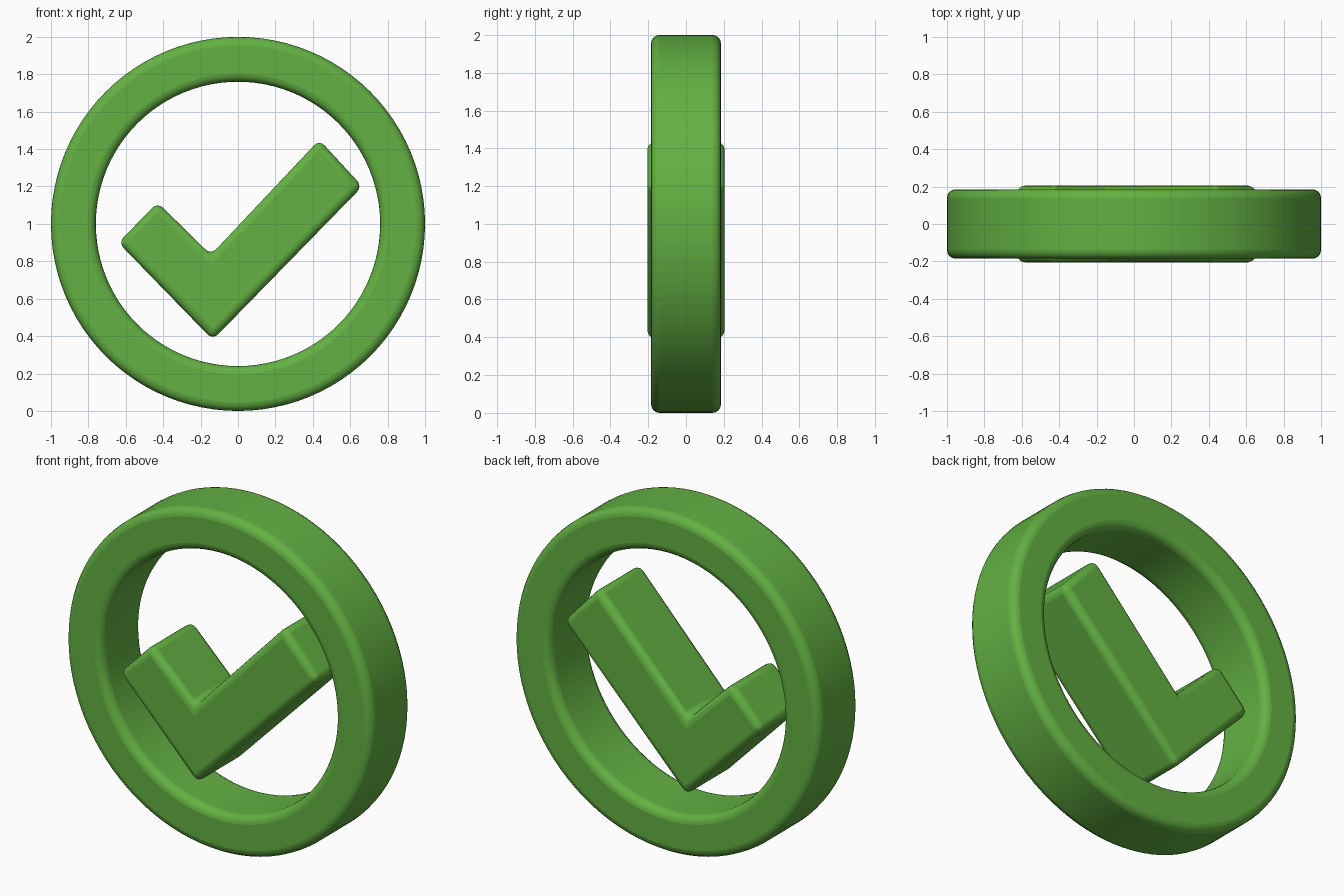
import bpy, bmesh, math
from mathutils import Vector, Matrix

if "Cube" in bpy.data.objects:
    bpy.data.objects.remove(bpy.data.objects["Cube"])

green = bpy.data.materials.new("leaf green")
green.use_nodes = True
COLOUR = (0.125, 0.44, 0.055, 1)
green.diffuse_color = COLOUR
green.node_tree.nodes["Principled BSDF"].inputs["Base Color"].default_value = COLOUR


def finish(name, bm, bevel):
    """Turn a bmesh into a softly bevelled green object."""
    bmesh.ops.recalc_face_normals(bm, faces=bm.faces)
    mesh = bpy.data.meshes.new(name)
    bm.to_mesh(mesh)
    bm.free()
    mesh.materials.append(green)
    obj = bpy.data.objects.new(name, mesh)
    bpy.context.collection.objects.link(obj)
    mod = obj.modifiers.new("soft_edges", "BEVEL")
    mod.width = bevel
    mod.segments = 4
    mod.limit_method = "ANGLE"
    mod.angle_limit = math.radians(40)
    bpy.ops.object.select_all(action="DESELECT")
    obj.select_set(True)
    bpy.context.view_layer.objects.active = obj
    bpy.ops.object.shade_smooth_by_angle(angle=math.radians(35))
    return obj


# Ring: rectangular section revolved about the y axis
OUTER, INNER, HALF = 1.0, 0.76, 0.185
bm = bmesh.new()
section = [bm.verts.new((r, y, 0)) for r, y in
           ((INNER, -HALF), (OUTER, -HALF), (OUTER, HALF), (INNER, HALF))]
edges = [bm.edges.new((section[i], section[(i + 1) % 4])) for i in range(4)]
bmesh.ops.spin(bm, geom=section + edges, cent=(0, 0, 0), axis=(0, 1, 0),
               angle=math.tau, steps=96, use_merge=True)
bmesh.ops.remove_doubles(bm, verts=bm.verts, dist=0.0001)
bmesh.ops.translate(bm, verts=bm.verts, vec=(0, 0, 1))
finish("ring", bm, 0.045)

# Tick: outline extruded front to back
OUTLINE = ((-0.64, 0.90), (-0.135, 0.38), (0.665, 1.20),
           (0.435, 1.45), (-0.145, 0.835), (-0.43, 1.115))
DEPTH = 0.205
bm = bmesh.new()
face = bm.faces.new([bm.verts.new((x, -DEPTH, z)) for x, z in OUTLINE])
extruded = bmesh.ops.extrude_face_region(bm, geom=[face])["geom"]
moved = [v for v in extruded if isinstance(v, bmesh.types.BMVert)]
bmesh.ops.translate(bm, verts=moved, vec=(0, 2 * DEPTH, 0))
finish("tick", bm, 0.04)
